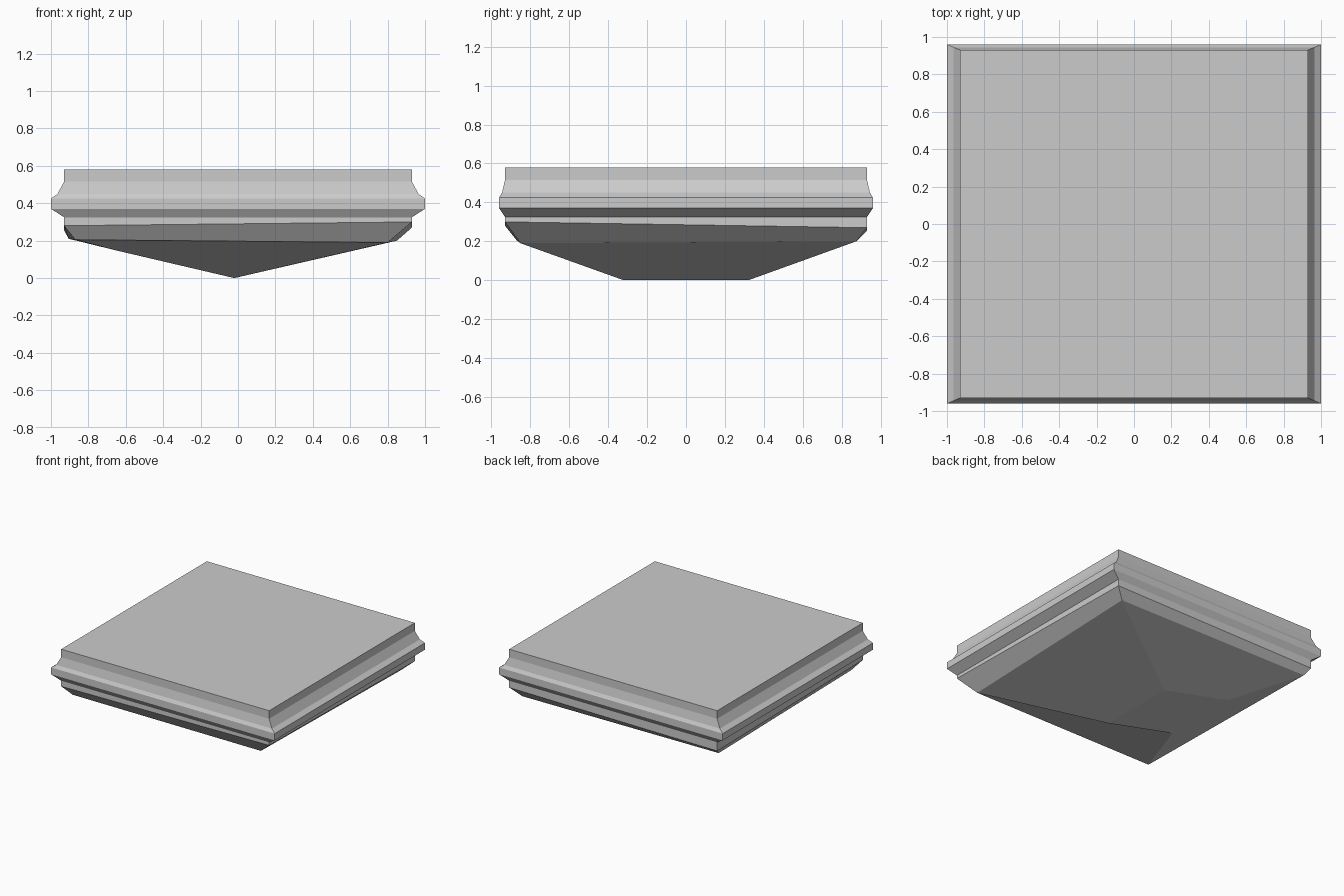
import bpy
import bmesh

cube = bpy.data.objects.get("Cube")
if cube:
    bpy.data.objects.remove(cube, do_unlink=True)

# One plain stone colour
stone = bpy.data.materials.new("stone_grey")
stone.use_nodes = True
colour = (0.6, 0.6, 0.6, 1)
stone.diffuse_color = colour
stone.node_tree.nodes["Principled BSDF"].inputs["Base Color"].default_value = colour


def rectangle(x, y, z):
    """Four corners, anticlockwise from front left."""
    return [(-x, -y, z), (x, -y, z), (x, y, z), (-x, y, z)]


def loft(name, rings):
    """Join four-cornered rings from bottom to top, capping both ends."""
    bm = bmesh.new()
    loops = [[bm.verts.new(co) for co in ring] for ring in rings]
    for low, high in zip(loops, loops[1:]):
        for i in range(4):
            j = (i + 1) % 4
            bm.faces.new((low[i], low[j], high[j], high[i]))
    bm.faces.new(loops[0][::-1])
    bm.faces.new(loops[-1])
    bmesh.ops.recalc_face_normals(bm, faces=bm.faces)
    mesh = bpy.data.meshes.new(name)
    bm.to_mesh(mesh)
    bm.free()
    mesh.materials.append(stone)
    obj = bpy.data.objects.new(name, mesh)
    bpy.context.collection.objects.link(obj)
    return obj


# Moulded slab with a projecting lip, and the rough-cut wedge of stone below it
profile = [(0.93, 0.93, 0.325), (1.0, 0.96, 0.37), (1.0, 0.96, 0.425),
           (0.965, 0.945, 0.45), (0.93, 0.93, 0.515), (0.93, 0.93, 0.58)]
keel = [(-0.64, -0.32, 0.145), (-0.02, -0.32, 0), (-0.02, 0.32, 0), (-0.64, 0.32, 0.145)]
chamfer_low = [(-0.87, -0.87, 0.205), (0.8, -0.85, 0.19), (0.85, 0.875, 0.2), (-0.905, 0.875, 0.21)]
chamfer_high = [(x, y, z) for (x, y, _), z in
                zip(rectangle(0.93, 0.93, 0), (0.28, 0.3, 0.27, 0.255))]
loft("stone_slab", [keel, chamfer_low, chamfer_high] + [rectangle(*p) for p in profile])
